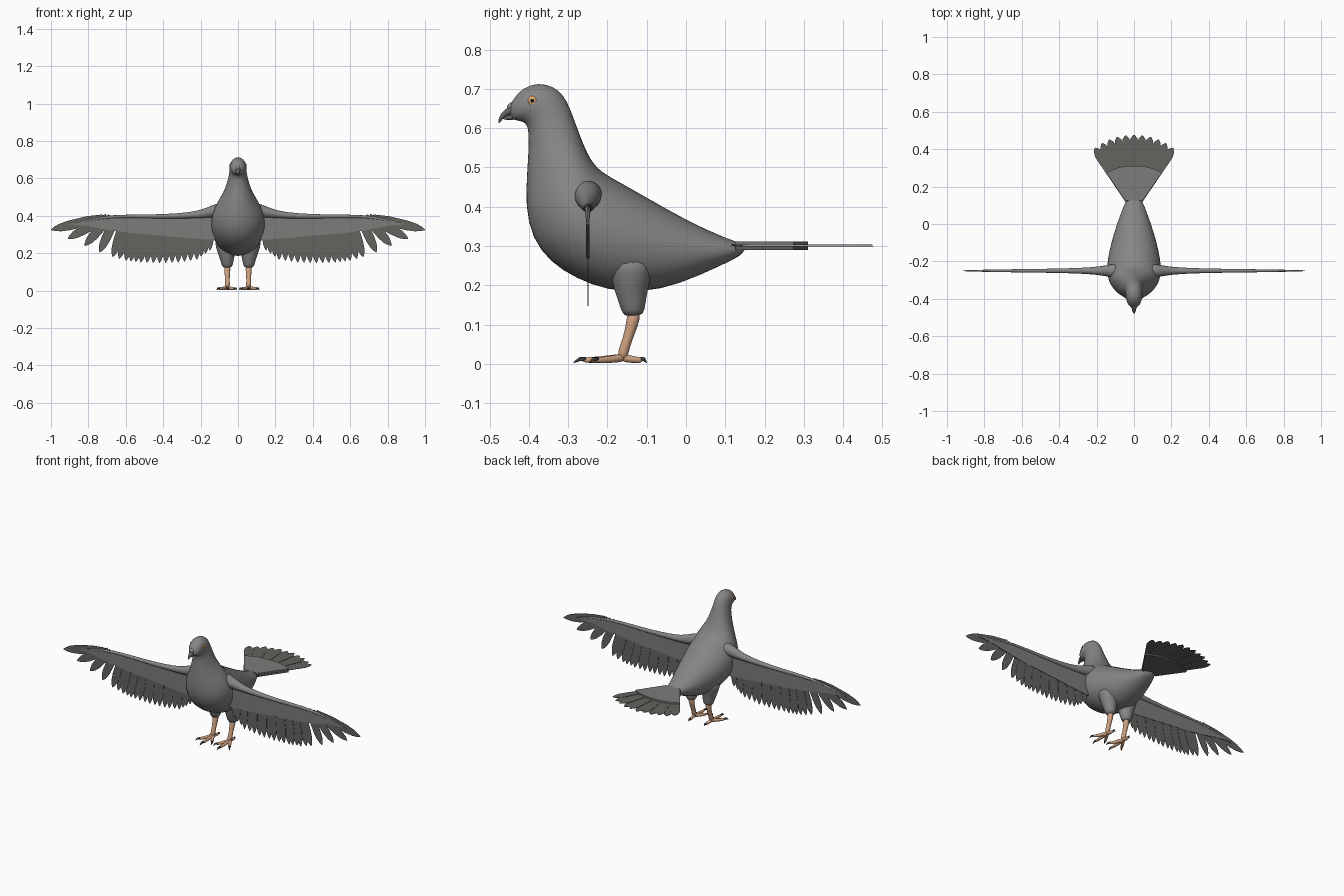
import bpy, bmesh, math
from mathutils import Vector

if "Cube" in bpy.data.objects:
    bpy.data.objects.remove(bpy.data.objects["Cube"])


def mat(name, r, g, b):
    m = bpy.data.materials.new(name)
    m.diffuse_color = (r, g, b, 1)
    m.use_nodes = True
    m.node_tree.nodes["Principled BSDF"].inputs["Base Color"].default_value = m.diffuse_color
    return m


GREY = mat("body grey", 0.235, 0.235, 0.235)
COVERT = mat("covert grey", 0.2, 0.2, 0.195)
FEATHER = mat("feather dark grey", 0.125, 0.125, 0.115)
BEAK = mat("beak grey", 0.13, 0.13, 0.13)
SKIN = mat("leg tan", 0.62, 0.36, 0.22)
CLAW = mat("claw dark", 0.05, 0.05, 0.05)
IRIS = mat("eye orange", 0.8, 0.4, 0.14)
PUPIL = mat("pupil black", 0.01, 0.01, 0.01)


def finish(bm, name, m, mirror=False, thick=0, subsurf=0, smooth=True):
    bmesh.ops.recalc_face_normals(bm, faces=bm.faces)
    me = bpy.data.meshes.new(name)
    bm.to_mesh(me)
    bm.free()
    ob = bpy.data.objects.new(name, me)
    bpy.context.collection.objects.link(ob)
    me.materials.append(m)
    for p in me.polygons:
        p.use_smooth = smooth
    if thick:
        s = ob.modifiers.new("Thickness", 'SOLIDIFY')
        s.thickness, s.offset = thick, 0
    if subsurf:
        s = ob.modifiers.new("Smooth", 'SUBSURF')
        s.levels = s.render_levels = subsurf
    if mirror:
        ob.modifiers.new("Mirror", 'MIRROR')
    return ob


def skin_rings(bm, rings):
    vs = [[bm.verts.new(p) for p in r] for r in rings]
    n = len(vs[0])
    for a, b in zip(vs, vs[1:]):
        for i in range(n):
            bm.faces.new((a[i], a[(i + 1) % n], b[(i + 1) % n], b[i]))
    bm.faces.new(vs[0])
    bm.faces.new(vs[-1][::-1])


def loft(name, m, sections, n=20):
    """Each section: top y, top z, bottom y, bottom z, half width."""
    rings = []
    for ty, tz, by, bz, w in sections:
        c = Vector((0, (ty + by) / 2, (tz + bz) / 2))
        h = Vector((0, ty, tz)) - c
        rings.append([c + h * math.cos(a) + Vector((w * math.sin(a), 0, 0))
                      for a in (2 * math.pi * i / n for i in range(n))])
    bm = bmesh.new()
    skin_rings(bm, rings)
    return finish(bm, name, m, subsurf=1)


def tube(bm, pts, radii, n=12):
    pts = [Vector(p) for p in pts]
    whole = (pts[-1] - pts[0]).normalized()
    ref = Vector((1, 0, 0)) if abs(whole.y) > 0.6 else Vector((0, 1, 0))
    rings = []
    for i, (p, r) in enumerate(zip(pts, radii)):
        d = (pts[min(i + 1, len(pts) - 1)] - pts[max(i - 1, 0)]).normalized()
        u = d.cross(ref).normalized()
        v = d.cross(u)
        rings.append([p + r * (u * math.cos(a) + v * math.sin(a))
                      for a in (2 * math.pi * k / n for k in range(n))])
    skin_rings(bm, rings)


def feather(bm, base, tip, hw, normal, shape):
    d = tip - base
    s = normal.cross(d).normalized() * hw
    left = [base + d * t + s * w for t, w in shape]
    right = [base + d * t - s * w for t, w in reversed(shape)]
    bm.faces.new([bm.verts.new(p) for p in left + right])


def along(pts, u):
    i = min(int(u), len(pts) - 2)
    return Vector(pts[i]).lerp(Vector(pts[i + 1]), u - i)


# Body, neck and head in one loft from rump to face
loft("body", GREY, [
    (.155, .303, .15, .28, .03), (.10, .32, .09, .25, .058), (0, .367, -.02, .20, .096),
    (-.10, .425, -.11, .18, .125), (-.17, .465, -.20, .185, .142), (-.215, .49, -.28, .215, .147),
    (-.235, .512, -.347, .257, .141), (-.25, .537, -.393, .318, .124), (-.265, .572, -.41, .40, .088),
    (-.28, .612, -.405, .49, .064), (-.295, .652, -.40, .565, .05), (-.31, .683, -.402, .60, .046),
    (-.335, .706, -.41, .614, .046), (-.375, .717, -.425, .618, .043), (-.417, .703, -.437, .62, .035),
    (-.44, .673, -.445, .626, .02), (-.447, .66, -.449, .634, .012)])

# Beak: hooked upper half, fleshy base and short lower half
loft("upper_beak", BEAK, [
    (-.43, .666, -.43, .636, .018), (-.452, .654, -.45, .633, .014), (-.467, .643, -.462, .627, .010),
    (-.476, .629, -.468, .621, .006), (-.479, .613, -.475, .612, .002)], 12)
loft("lower_beak", BEAK, [
    (-.43, .638, -.43, .621, .015), (-.452, .633, -.45, .62, .010), (-.467, .626, -.466, .622, .004)], 12)
loft("beak_cere", GREY, [
    (-.432, .672, -.432, .645, .012), (-.445, .668, -.445, .643, .014), (-.458, .656, -.455, .643, .007)], 12)


# Eyes
def eye(name, m, x, r, depth):
    bm = bmesh.new()
    bmesh.ops.create_uvsphere(bm, u_segments=16, v_segments=10, radius=r)
    for v in bm.verts:
        v.co.x *= depth / r
        v.co += Vector((x, -.391, .670))
    finish(bm, name, m, mirror=True)


eye("eyes", IRIS, .040, .0115, .005)
eye("pupils", PUPIL, .0435, .005, .003)

# Wing arms
WY = -.25
bm = bmesh.new()
tube(bm, [(.07, WY, .435), (.13, WY, .425), (.18, WY, .412), (.25, WY, .402), (.40, WY, .396),
          (.55, WY, .397), (.68, WY, .397), (.80, WY, .378), (.92, WY, .348)],
     [.045, .034, .025, .017, .012, .010, .008, .006, .003])
finish(bm, "wing_arms", GREY, mirror=True, subsurf=1)

# Wing flight feathers
BASES = [(.15, .42), (.22, .41), (.31, .40), (.40, .40), (.48, .40), (.55, .40),
         (.60, .40), (.65, .40), (.68, .398), (.70, .396), (.72, .392)]
TIPS = [(.15, .215), (.22, .165), (.32, .15), (.42, .147), (.52, .15), (.60, .16),
        (.67, .18), (.74, .205), (.82, .24), (.91, .277), (1.0, .325)]
BLADE = [(0, .6), (.3, 1), (.65, 1), (.82, .8), (.93, .45), (1, .06)]
steps = [i / 3 for i in range(15)] + [5, 5.5, 6, 7, 8, 9, 10]
bm = bmesh.new()
for k, u in enumerate(steps):
    b, t = along(BASES, u), along(TIPS, u)
    y = WY + (-.0015 if k % 2 else .0015)
    feather(bm, Vector((b.x, y, b.y)), Vector((t.x, y, t.y)), .021 + .0005 * u,
            Vector((0, 1, 0)), BLADE)
finish(bm, "wing_feathers", FEATHER, mirror=True, thick=.002, smooth=False)

# Wing coverts: plate under the arm with a tapering lower edge
bm = bmesh.new()
outline = [(.12, .42), (.25, .402), (.68, .40), (.80, .38), (.90, .355), (.80, .345),
           (.70, .325), (.58, .308), (.42, .295), (.26, .28), (.12, .27)]
bm.faces.new([bm.verts.new((x, WY, z)) for x, z in outline])
finish(bm, "wing_coverts", COVERT, mirror=True, thick=.008, smooth=False)

# Tail fan
PIVOT = Vector((0, .06, .301))
TAILBLADE = [(0, .35), (.4, .65), (.86, 1), (.95, .7), (1, .12)]


def ray(deg, r, z=0):
    a = math.radians(deg)
    return PIVOT + Vector((math.sin(a) * r, math.cos(a) * r, z))


bm = bmesh.new()
for k in range(-5, 6):
    z = .0015 * (1 if k % 2 else -1)
    feather(bm, ray(k * 6.2, .07, z), ray(k * 6.2, .417 - .0005 * k * k, z), .025,
            Vector((0, 0, 1)), TAILBLADE)
finish(bm, "tail_feathers", FEATHER, thick=.002, smooth=False)

# Tail coverts: upper plate grey, underside plate dark
for name, m, z in (("tail_upper_coverts", COVERT, .006), ("tail_under_coverts", FEATHER, -.006)):
    bm = bmesh.new()
    pts = [ray(a, .25 + abs(a) * .0003, z) for a in range(-35, 36, 7)]
    pts += [ray(35, .08, z), ray(-35, .08, z)]
    bm.faces.new([bm.verts.new(p) for p in pts])
    finish(bm, name, m, thick=.01, smooth=False)

# Thighs
bm = bmesh.new()
tube(bm, [(.066, -.14, .28), (.064, -.14, .235), (.060, -.14, .19), (.058, -.136, .155), (.057, -.133, .118)],
     [.062, .056, .044, .034, .027], 16)
finish(bm, "thighs", GREY, mirror=True, subsurf=1)

# Legs and toes
FX, FY = .057, -.16
TOES = [(0, -.105), (-.043, -.072), (.048, -.072), (-.004, .05)]
bm = bmesh.new()
tube(bm, [(FX, -.131, .135), (FX, -.137, .10), (FX, -.15, .06), (FX, -.16, .03), (FX, -.163, .01)],
     [.019, .016, .012, .015, .010])
claws = bmesh.new()
for dx, dy in TOES:
    def at(t, z):
        return (FX + dx * t, FY + dy * t, z)
    tube(bm, [at(-.05, .016), at(.3, .013), at(.6, .010), at(.85, .010), at(1, .009)],
         [.012, .010, .009, .008, .004], 10)
    tube(claws, [at(.9, .012), at(1.06, .012), at(1.2, .003)], [.006, .005, .001], 8)
finish(bm, "legs", SKIN, mirror=True, subsurf=1)
finish(claws, "claws", CLAW, mirror=True)
